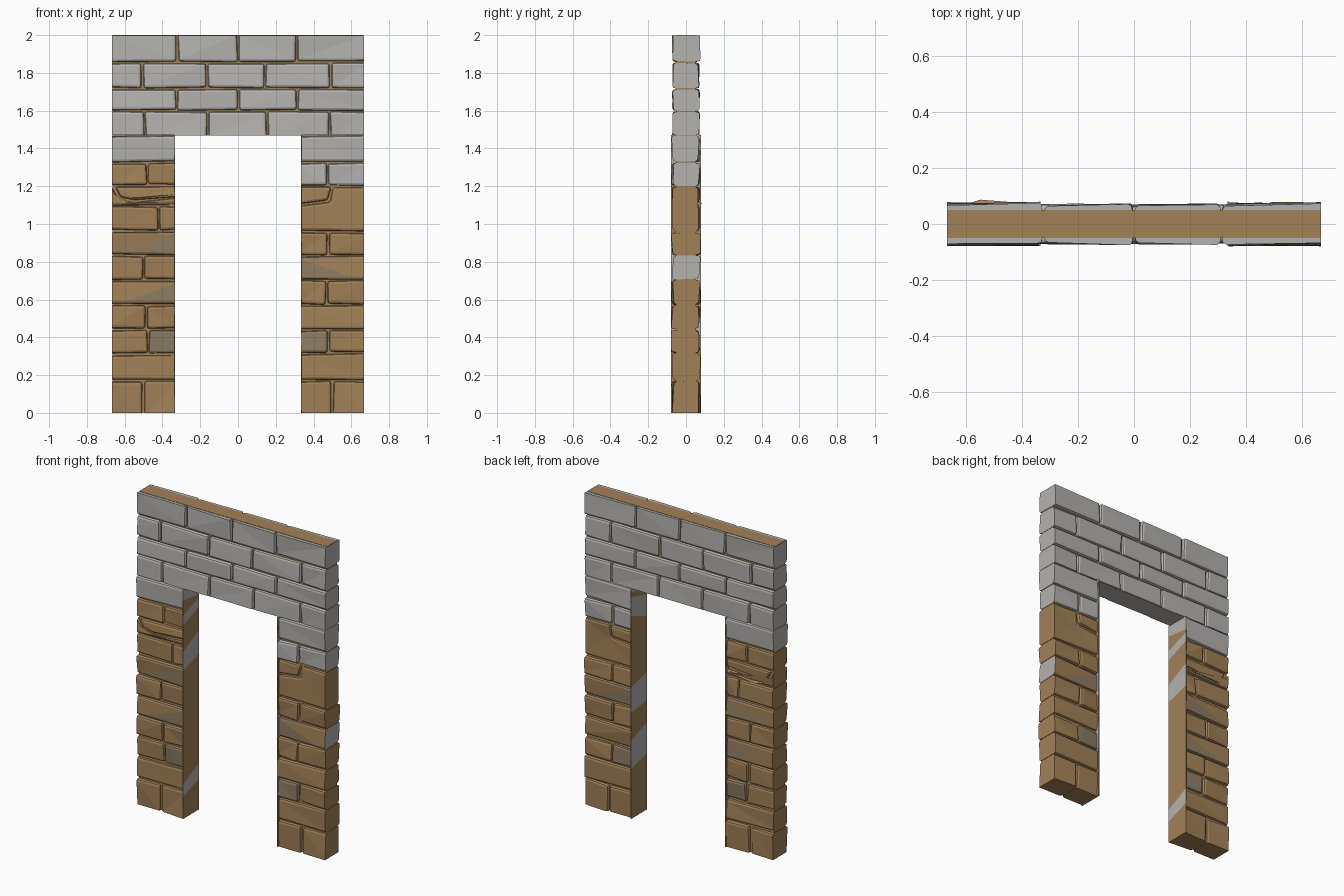
import bpy, bmesh, random
from mathutils import Vector

if "Cube" in bpy.data.objects:
    bpy.data.objects.remove(bpy.data.objects["Cube"])

random.seed(7)

def material(name, rgb):
    m = bpy.data.materials.new(name)
    m.diffuse_color = (*rgb, 1)
    m.use_nodes = True
    m.node_tree.nodes["Principled BSDF"].inputs["Base Color"].default_value = m.diffuse_color
    return m

GREY, TAN, DUN = 0, 1, 2
MATS = [material("grey_stone", (0.46, 0.45, 0.43)),
        material("tan_stone", (0.36, 0.22, 0.095)),
        material("dun_stone", (0.27, 0.205, 0.125))]
X0, XI, H, HO = 0.667, 0.337, 2.0, 1.47   # outer edge, inner edge, height, opening

def prism(points, vec):
    """Flat outline pushed along vec."""
    bm = bmesh.new()
    f = bm.faces.new([bm.verts.new(p) for p in points])
    r = bmesh.ops.extrude_face_region(bm, geom=[f])
    for v in r["geom"]:
        if isinstance(v, bmesh.types.BMVert):
            v.co += Vector(vec)
    bmesh.ops.recalc_face_normals(bm, faces=bm.faces)
    return bm

def finish(bm, name):
    me = bpy.data.meshes.new(name)
    bm.to_mesh(me)
    bm.free()
    for m in MATS:
        me.materials.append(m)
    ob = bpy.data.objects.new(name, me)
    bpy.context.collection.objects.link(ob)
    return ob

def box(name, x0, x1, y0, y1, z0, z1, mat):
    bm = prism([(x0, y0, z0), (x1, y0, z0), (x1, y0, z1), (x0, y0, z1)], (0, y1 - y0, 0))
    for f in bm.faces:
        f.material_index = mat
    return finish(bm, name)

def stone(name, outline, mat, rough=0.008, seam=None, end_grey=False, flat_z=()):
    """Chamfered stone running through the wall; outer cut planes stay flat.
    seam = (x, side): faces on that side of x are dun coloured."""
    bm = prism([(x, -0.066, z) for x, z in outline], (0, 0.132, 0))
    cut = lambda v: min(abs(abs(v.x) - X0), abs(abs(v.x) - XI)) < 0.0015
    flat = lambda v: any(abs(v.z - z) < 0.0015 for z in (0, H - 0.002, *flat_z))
    edges = []
    for e in bm.edges:
        a, b = e.verts[0].co, e.verts[1].co
        same_x = abs(a.x - b.x) < 1e-4
        same_z = abs(a.z - b.z) < 1e-4
        if (same_x and cut(a)) or (same_z and flat(a)):
            continue
        edges.append(e)
    # uneven corners
    for v in bm.verts:
        c = v.co
        on_x, on_z = cut(c), flat(c)
        c.y += (1 if c.y > 0 else -1) * random.uniform(-0.003, rough)
        if not on_x:
            c.x += random.uniform(-0.004, 0.004)
        if not on_z:
            c.z += random.uniform(-0.004, 0.004)
    bmesh.ops.bevel(bm, geom=edges, offset=0.014, offset_type='OFFSET', segments=2,
                    profile=0.5, affect='EDGES', clamp_overlap=True)
    if seam:
        bmesh.ops.bisect_plane(bm, geom=bm.verts[:] + bm.edges[:] + bm.faces[:],
                               plane_co=(seam[0], 0, 0), plane_no=(1, 0, 0.15 * seam[1]))
    bmesh.ops.triangulate(bm, faces=[f for f in bm.faces if len(f.verts) > 3])
    bm.normal_update()
    for f in bm.faces:
        f.material_index = mat
        if seam and (f.calc_center_median().x - seam[0]) * seam[1] > 0:
            f.material_index = DUN
        if end_grey and f.normal.x > 0.7:
            f.material_index = GREY
    return finish(bm, name)

def course(name, z0, z1, joints, mats, **kw):
    """One row of stones between consecutive joints."""
    for i, (a, b) in enumerate(zip(joints, joints[1:])):
        x0 = a + (0 if i == 0 else 0.004)
        x1 = b - (0 if i == len(joints) - 2 else 0.004)
        stone(f"{name}_{i + 1}", [(x0, z0), (x1, z0), (x1, z1), (x0, z1)],
              mats[i % len(mats)], **kw)

# mortar core: lintel and two legs
box("lintel_core", -0.665, 0.665, -0.05, 0.05, HO + 0.004, H, TAN)
for s, side in ((-1, "left"), (1, "right")):
    xs = sorted((s * 0.335, s * 0.664))
    box(f"{side}_leg_core", *xs, -0.054, 0.054, 0.001, HO + 0.004, TAN)

# lintel courses
course("lintel_top_stone", 1.86, H - 0.002, [-X0, -0.32, 0, 0.31, X0], [GREY], rough=0.012)
course("lintel_third_stone", 1.72, 1.852, [-X0, -0.505, -0.163, 0.143, 0.49, X0], [GREY])
course("lintel_second_stone", 1.602, 1.714, [-X0, -0.325, 0.003, 0.315, X0], [GREY])
course("lintel_first_stone", HO, 1.595, [-X0, -0.495, -0.158, 0.153, 0.485, X0], [GREY],
       flat_z=(HO,))

# leg courses: bottom, top, joint (or None), colours, options
LEFT = [(0, 0.167, -0.5, [TAN], {}), (0.177, 0.305, None, [TAN], {}),
        (0.315, 0.436, -0.475, [TAN, DUN], {}), (0.446, 0.567, -0.487, [TAN], {}),
        (0.577, 0.7, None, [TAN], {"seam": (-0.5, 1)}), (0.706, 0.828, -0.5, [TAN], {}),
        (0.838, 0.957, None, [TAN], {"seam": (-0.51, 1)}), (0.967, 1.092, -0.42, [TAN], {}),
        (1.208, 1.322, -0.48, [TAN], {}), (1.33, 1.465, None, [GREY], {})]
RIGHT = [(0, 0.167, 0.5, [TAN], {}), (0.175, 0.312, None, [TAN], {}),
         (0.32, 0.435, 0.48, [DUN, TAN], {}), (0.446, 0.567, None, [TAN], {}),
         (0.575, 0.7, 0.47, [TAN], {}),
         (0.708, 0.83, None, [TAN], {"seam": (0.5, -1), "end_grey": True}),
         (0.836, 0.952, 0.476, [TAN], {}),
         (1.203, 1.322, 0.476, [GREY], {}), (1.33, 1.465, None, [GREY], {})]
for side, rows, ends in (("left", LEFT, (-X0, -XI)), ("right", RIGHT, (XI, X0))):
    for n, (z0, z1, j, mats, kw) in enumerate(rows):
        joints = [ends[0], ends[1]] if j is None else [ends[0], j, ends[1]]
        course(f"{side}_leg_stone_{n + 1}", z0, z1, joints, mats, rough=0.014, **kw)

# cracked stones
stone("left_cracked_stone_lower", [(-X0, 1.1), (-XI, 1.1), (-XI, 1.135), (-0.55, 1.116),
                                   (-0.63, 1.13), (-X0, 1.19)], TAN, 0.012)
stone("left_cracked_stone_upper", [(-0.62, 1.14), (-0.55, 1.124), (-XI, 1.145),
                                   (-XI, 1.2), (-0.65, 1.2)], TAN, 0.012)
stone("right_notched_stone", [(XI, 0.965), (X0, 0.96), (X0, 1.195), (0.5, 1.195),
                              (0.485, 1.115), (XI, 1.1)], TAN, 0.014)
stone("right_notch_filler", [(XI, 1.108), (0.478, 1.123), (0.492, 1.195), (XI, 1.195)], TAN, 0.01)

# flat door reveals, banded with slanted colour breaks: (front z, back z, colour below)
BANDS = {-1: [(0.14, 0.2, TAN), (0.22, 0.3, GREY), (0.95, 1.0, TAN), (1.07, 1.15, GREY),
              (1.24, 1.3, TAN), (1.3, 1.36, GREY), (1.4, 1.38, TAN), (HO, HO, GREY)],
         1: [(0.36, 0.32, TAN), (0.56, 0.5, GREY), (0.7, 0.68, TAN), (0.88, 0.84, GREY),
             (1.24, 1.3, TAN), (1.38, 1.42, GREY), (1.42, 1.45, TAN), (HO, HO, GREY)]}
for s, bands in BANDS.items():
    f0 = b0 = 0.0
    for i, (f1, b1, mat) in enumerate(bands):
        x = s * 0.333
        bm = prism([(x, -0.079, f0), (x, 0.08, b0), (x, 0.08, b1), (x, -0.079, f1)],
                   (s * 0.006, 0, 0))
        for f in bm.faces:
            f.material_index = mat
        finish(bm, f"{'left' if s < 0 else 'right'}_reveal_band_{i + 1}")
        f0, b0 = f1, b1

# lintel underside
box("lintel_soffit", -0.333, 0.333, -0.066, 0.066, HO - 0.002, HO + 0.004, GREY)
